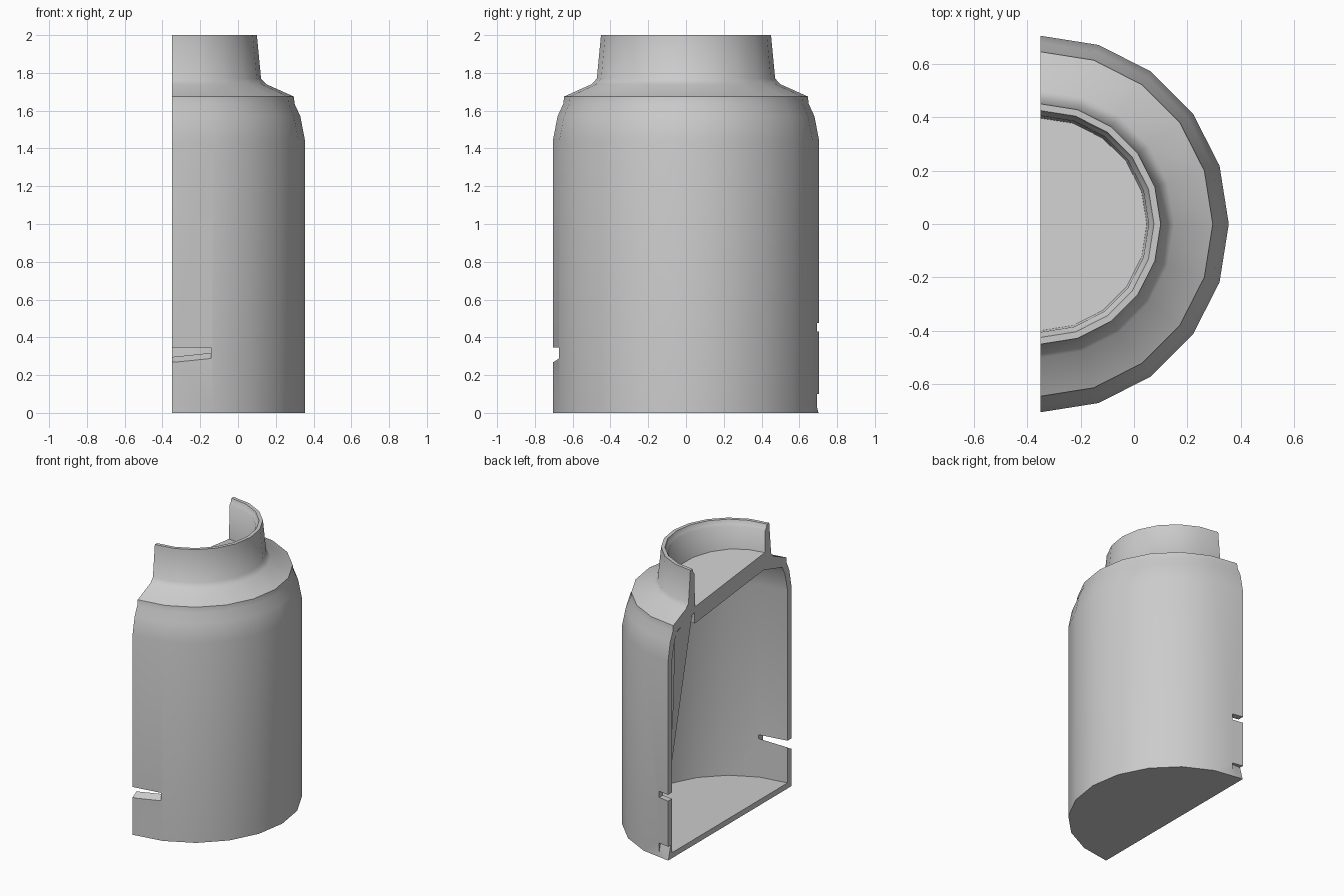
import bpy, bmesh, math

if "Cube" in bpy.data.objects:
    bpy.data.objects.remove(bpy.data.objects["Cube"])

CX = -0.35          # position of the flat cut plane
STEPS = 10          # ten 18-degree facets over the half turn


def finish(name, bm):
    bmesh.ops.recalc_face_normals(bm, faces=bm.faces)
    me = bpy.data.meshes.new(name)
    bm.to_mesh(me)
    bm.free()
    ob = bpy.data.objects.new(name, me)
    bpy.context.collection.objects.link(ob)
    return ob


def half_lathe(name, profile, tilt=0.0):
    """Half-turn of an open (radius, z) outline; its two ends become flat half discs
    and the cut plane is closed by one face joining the first and last rings."""
    bm = bmesh.new()
    rings = []
    for i in range(STEPS + 1):
        a = -math.pi / 2 + math.pi * i / STEPS
        rings.append([bm.verts.new((CX + r * math.cos(a), r * math.sin(a),
                                    z + tilt * r * math.sin(a))) for r, z in profile])
    for a, b in zip(rings, rings[1:]):
        for j in range(len(profile) - 1):
            bm.faces.new((a[j], a[j + 1], b[j + 1], b[j]))
    bm.faces.new([r[0] for r in rings])
    bm.faces.new([r[-1] for r in rings])
    bm.faces.new(rings[0] + rings[-1][::-1])
    return finish(name, bm)


def cutter(name, outline, x0, x1):
    """Prism along x from a (y, z) outline."""
    bm = bmesh.new()
    f = bm.faces.new([bm.verts.new((x0, y, z)) for y, z in outline])
    ext = bmesh.ops.extrude_face_region(bm, geom=[f])
    for v in ext["geom"]:
        if isinstance(v, bmesh.types.BMVert):
            v.co.x = x1
    bm.faces.ensure_lookup_table()
    if len(bm.faces) < len(outline) + 2:      # keep the prism closed
        bmesh.ops.holes_fill(bm, edges=bm.edges, sides=0)
    ob = finish(name, bm)
    ob.hide_render = True
    return ob


# Halved container shell: floor, wall, shoulder and neck in one outline
shell = half_lathe("container_shell", [
    (0.705, 0), (0.705, 1.44), (0.68, 1.57), (0.65, 1.635), (0.645, 1.675),
    (0.50, 1.74), (0.472, 1.77), (0.45, 2.0), (0.425, 2.0), (0.415, 1.97),
    (0.405, 1.96), (0.395, 1.68), (0.60, 1.62), (0.63, 1.56), (0.66, 1.43), (0.66, 0.04)])

# Slightly tilted stopper sitting in the neck
half_lathe("neck_plug", [(0.40, 1.64), (0.40, 1.76)], tilt=-0.11)

# Notches broken out of the wall edges
cuts = [
    cutter("front_notch_cutter", [(-0.8, 0.27), (-0.7, 0.27), (-0.6, 0.335),
                                  (-0.6, 0.345), (-0.8, 0.345)], -0.5, -0.143),
    cutter("back_notch_cutter", [(0.55, 0.43), (0.8, 0.43), (0.8, 0.475), (0.55, 0.475)], -0.5, -0.27),
    cutter("base_chip_cutter", [(0.715, -0.05), (0.8, -0.05), (0.8, 0.1), (0.675, 0.1)], -0.5, -0.27),
]
for c in cuts:
    m = shell.modifiers.new(c.name, 'BOOLEAN')
    m.operation = 'DIFFERENCE'
    m.solver = 'EXACT'
    m.object = c

# Thin sliver bridging the inside of the wall beneath the shoulder
bm = bmesh.new()
bm.faces.new([bm.verts.new(p) for p in
              ((-0.34, 0.655, 0.65), (-0.345, 0.62, 1.6), (-0.345, 0.42, 1.68))])
finish("inner_web", bm)

# Bake the cuts and shade
bpy.context.view_layer.update()
deps = bpy.context.evaluated_depsgraph_get()
baked = bpy.data.meshes.new_from_object(shell.evaluated_get(deps))
shell.modifiers.clear()
shell.data = baked
for c in cuts:
    bpy.data.objects.remove(c)
bpy.ops.object.select_all(action='DESELECT')
shell.select_set(True)
bpy.context.view_layer.objects.active = shell
bpy.ops.object.shade_smooth_by_angle(angle=math.radians(45))
